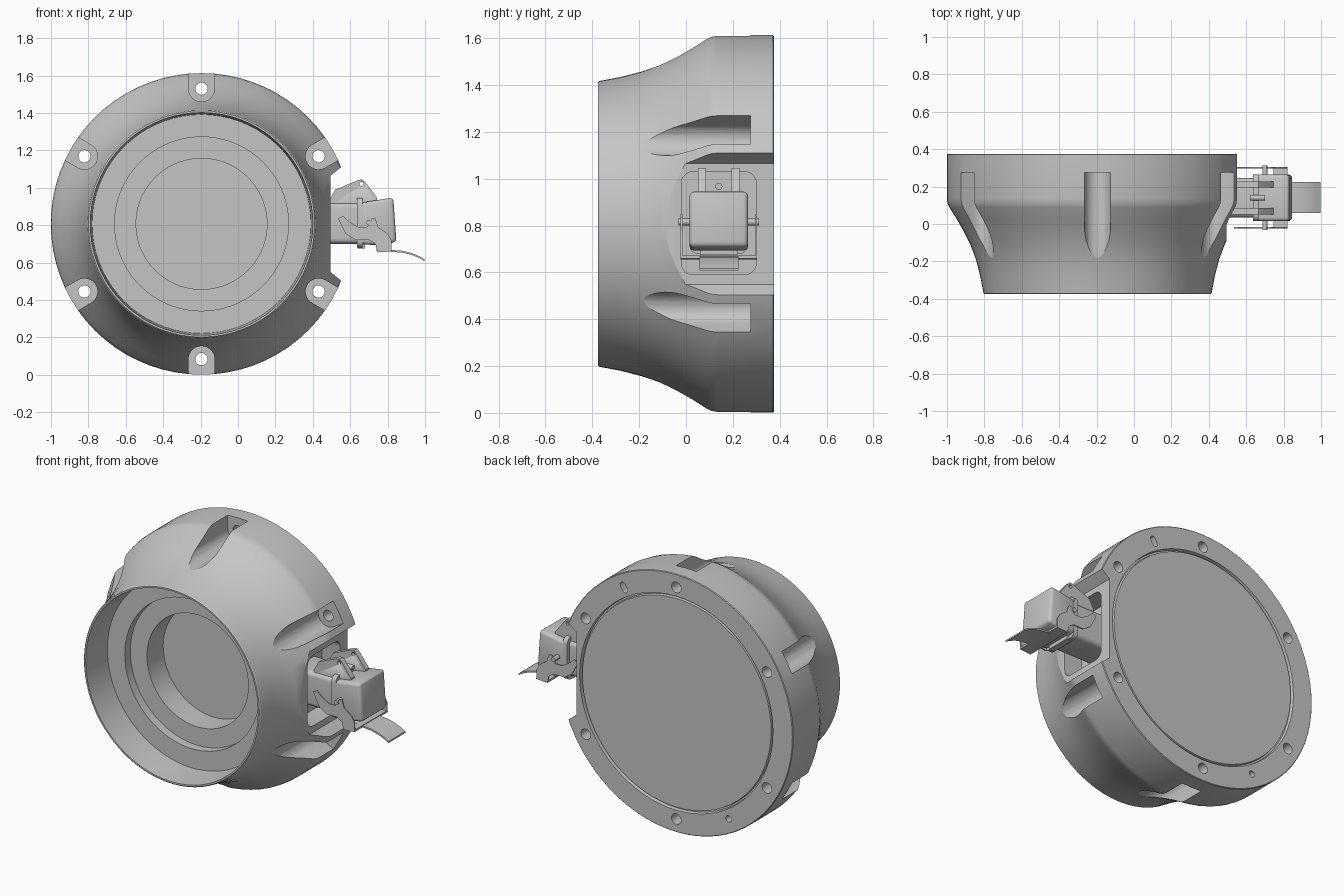
import bpy, bmesh, math
from mathutils import Vector

if "Cube" in bpy.data.objects:
    bpy.data.objects.remove(bpy.data.objects["Cube"])

CX, CZ = -0.195, 0.807      # axis of the round housing (runs along y)
YC = 0.14                   # centre line of the side connector

grey = bpy.data.materials.new("plain_grey")
grey.diffuse_color = (0.56, 0.56, 0.56, 1)
grey.use_nodes = True
grey.node_tree.nodes["Principled BSDF"].inputs["Base Color"].default_value = grey.diffuse_color


def finish(name, bm, smooth=30):
    bmesh.ops.remove_doubles(bm, verts=bm.verts, dist=1e-5)
    bmesh.ops.recalc_face_normals(bm, faces=bm.faces)
    me = bpy.data.meshes.new(name)
    bm.to_mesh(me)
    bm.free()
    ob = bpy.data.objects.new(name, me)
    bpy.context.collection.objects.link(ob)
    me.materials.append(grey)
    activate(ob)
    bpy.ops.object.shade_smooth_by_angle(angle=math.radians(smooth))
    return ob


def activate(ob):
    bpy.ops.object.select_all(action='DESELECT')
    ob.select_set(True)
    bpy.context.view_layer.objects.active = ob


def prism(name, outlines, a, b, axis='y', bevel=0):
    """Extrude 2D outlines, (x,z) along y or (y,z) along x."""
    bm = bmesh.new()
    for pts in outlines:
        def co(p, t):
            return (p[0], t, p[1]) if axis == 'y' else (t, p[0], p[1])
        lo = [bm.verts.new(co(p, a)) for p in pts]
        hi = [bm.verts.new(co(p, b)) for p in pts]
        bm.faces.new(lo)
        bm.faces.new(hi[::-1])
        n = len(pts)
        for i in range(n):
            j = (i + 1) % n
            bm.faces.new((lo[i], hi[i], hi[j], lo[j]))
    bmesh.ops.recalc_face_normals(bm, faces=bm.faces)
    if bevel:
        bmesh.ops.bevel(bm, geom=bm.edges[:], offset=bevel, segments=3,
                        profile=0.5, affect='EDGES', clamp_overlap=True)
    return finish(name, bm)


def circle(c, r, n=24):
    return [(c[0] + r * math.cos(2 * math.pi * i / n), c[1] + r * math.sin(2 * math.pi * i / n)) for i in range(n)]


def rounded_rect(x0, x1, z0, z1, r, n=5):
    pts = []
    for k, (cx, cz) in enumerate([(x1 - r, z1 - r), (x0 + r, z1 - r), (x0 + r, z0 + r), (x1 - r, z0 + r)]):
        for i in range(n + 1):
            t = math.pi / 2 * (k + i / n)
            pts.append((cx + r * math.cos(t), cz + r * math.sin(t)))
    return pts


def radial(pts, ang):
    """Turn (radius, tangent) points to the given angle around the housing axis."""
    c, s = math.cos(ang), math.sin(ang)
    return [(CX + u * c - v * s, CZ + u * s + v * c) for u, v in pts]


def cut(ob, cutter):
    activate(ob)
    m = ob.modifiers.new("cut", 'BOOLEAN')
    m.operation, m.solver, m.object = 'DIFFERENCE', 'EXACT', cutter
    bpy.ops.object.modifier_apply(modifier=m.name)
    bpy.data.objects.remove(cutter)


# Housing: (radius, y) profile spun around the axis
profile = [(0, 0.04), (0.35, 0.04), (0.35, -0.12), (0.465, -0.12), (0.465, -0.175),
           (0.585, -0.175), (0.595, -0.375), (0.605, -0.375), (0.61, -0.37),
           (0.627, -0.28), (0.65, -0.19), (0.68, -0.11), (0.715, -0.04), (0.755, 0.03),
           (0.793, 0.09), (0.802, 0.11), (0.806, 0.135), (0.806, 0.371), (0.802, 0.375),
           (0.668, 0.375), (0.665, 0.352), (0.655, 0.352), (0.652, 0.37), (0, 0.37)]
bm = bmesh.new()
vs = [bm.verts.new((CX + r, y, CZ)) for r, y in profile]
es = [bm.edges.new(p) for p in zip(vs, vs[1:])]
bmesh.ops.spin(bm, geom=vs + es, cent=(CX, 0, CZ), axis=(0, 1, 0),
               angle=2 * math.pi, steps=72, use_duplicate=False)
housing = finish("housing", bm)

# Six bolt pockets and bolt holes
R = 0.723
angles = [math.radians(30 + 60 * i) for i in range(6)]
arc = [(R + 0.07 * math.cos(t), 0.07 * math.sin(t))
       for t in [math.pi / 2 + math.pi * i / 12 for i in range(13)]]
pocket = arc + [(0.95, -0.07), (0.95, 0.07)]
cut(housing, prism("pockets", [radial(pocket, a) for a in angles], -0.5, 0.275))
cut(housing, prism("holes", [radial(circle((R, 0), 0.033), a) for a in angles], 0.2, 0.5))

# Flat on the right side, with flared ends
flat = [(0.495, 1.065), (0.545, 1.105), (0.8, 1.3), (0.8, 0.314), (0.545, 0.509), (0.495, 0.549)]
cut(housing, prism("flat_cut", [flat], -0.5, 0.5))

# Connector recess in the flat
cut(housing, prism("recess_cut", [rounded_rect(-0.02, 0.3, 0.59, 1.03, 0.05)], 0.37, 0.7, 'x'))

# Blind locating slot and hole on the back face
a = math.radians(60)
cut(housing, prism("locating_cut", [radial(rounded_rect(R - 0.033, R + 0.033, -0.018, 0.018, 0.0175), a),
                                    radial(circle((R, 0), 0.02), a + math.pi)], 0.3, 0.5))
activate(housing)
bpy.ops.object.shade_smooth_by_angle(angle=math.radians(30))

# Connector base, collar and hood
prism("connector_base", [rounded_rect(YC - 0.105, YC + 0.105, 0.70, 0.92, 0.03)], 0.36, 0.66, 'x')
prism("connector_collar", [rounded_rect(YC - 0.125, YC + 0.125, 0.68, 0.945, 0.035)], 0.635, 0.665, 'x')
prism("connector_hood", [[(0.655, 0.92), (0.83, 0.948), (0.847, 0.71), (0.74, 0.692), (0.655, 0.70)]],
      YC - 0.125, YC + 0.125, 'y', 0.02)
prism("collar_rib", [[(0.64, 0.70), (0.68, 0.70), (0.68, 0.675), (0.64, 0.675)]], YC - 0.08, YC + 0.08)

# Triangular hinge brackets with a pin through them
tri = [(0.49, 0.905), (0.49, 0.935), (0.52, 0.99), (0.645, 1.042), (0.665, 1.045), (0.68, 1.03),
       (0.745, 0.945), (0.74, 0.92), (0.66, 0.915)]
for i, s in enumerate((-1, 1)):
    y = YC + s * 0.071
    br = prism(f"hinge_bracket_{i}", [tri], y - 0.017, y + 0.017)
    cut(br, prism("bracket_hole", [circle((0.66, 1.02), 0.011, 16)], y - 0.1, y + 0.1))
prism("top_knob", [circle((YC, 0.967), 0.015)], 0.62, 0.70, 'x')

# Locking lever: two hooked side plates, pivots, bottom strip
hook = [(0.535, 0.835), (0.56, 0.85), (0.60, 0.815), (0.645, 0.79), (0.69, 0.79), (0.715, 0.835),
        (0.735, 0.835), (0.75, 0.79), (0.80, 0.755), (0.82, 0.72), (0.822, 0.66), (0.745, 0.655),
        (0.735, 0.70), (0.70, 0.722), (0.63, 0.72), (0.575, 0.755)]
for i, s in enumerate((-1, 1)):
    y = YC + s * 0.16
    prism(f"lever_plate_{i}", [hook], y - 0.004, y + 0.004)
    a, b = sorted((YC + s * 0.11, YC + s * 0.172))
    prism(f"lever_pivot_{i}", [circle((0.70, 0.815), 0.014, 16)], a, b)
prism("lever_strip", [[(0.745, 0.655), (0.822, 0.66), (0.822, 0.672), (0.745, 0.667)]], YC - 0.16, YC + 0.16)

# Curved finger tab of the lever
mid = [(0.74, 0.668), (0.82, 0.663), (0.88, 0.658), (0.93, 0.646), (0.97, 0.629), (0.998, 0.612)]
tab = [(x, z + 0.005) for x, z in mid] + [(x, z - 0.005) for x, z in mid[::-1]]
prism("lever_tab", [tab], YC - 0.082, YC + 0.085)
